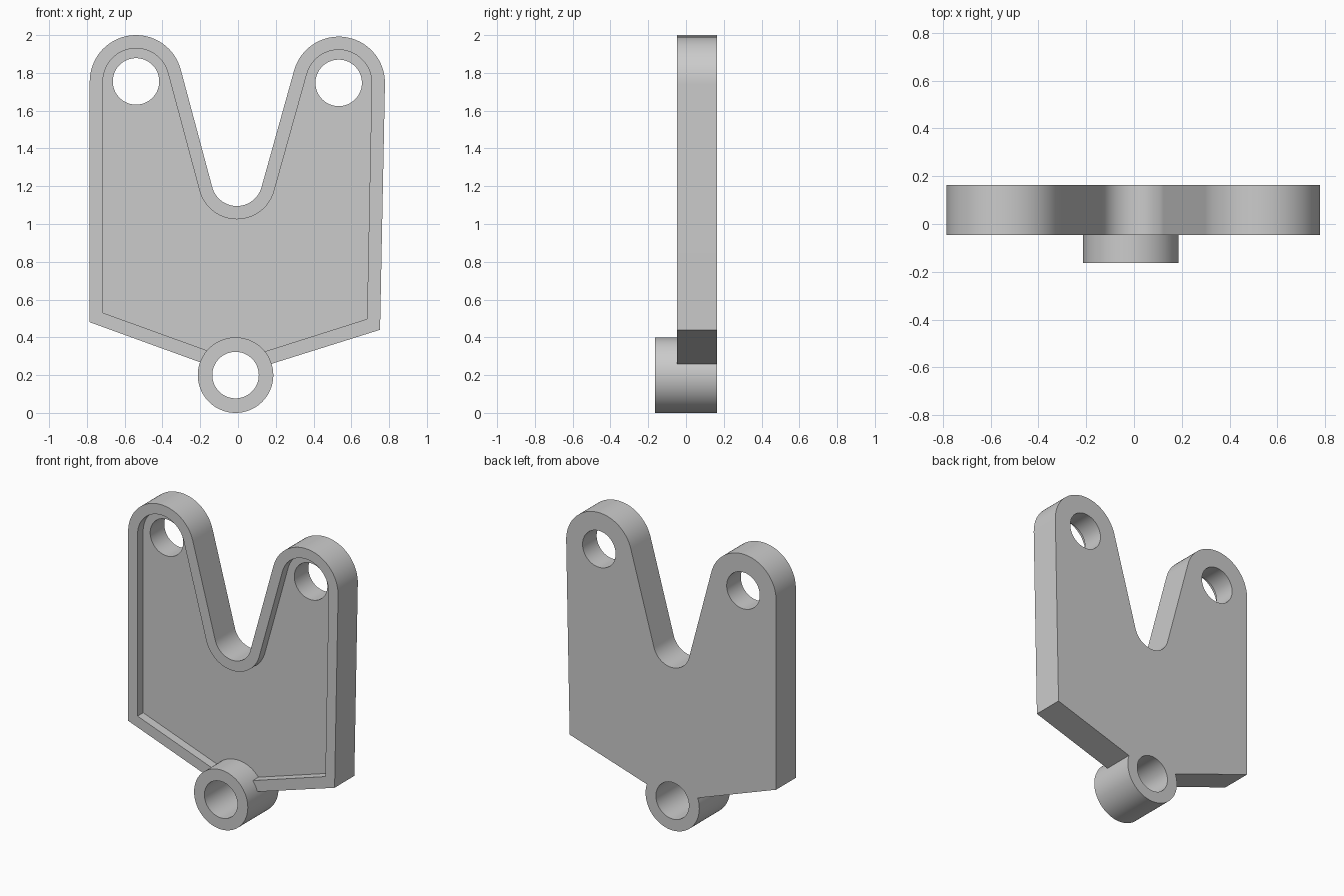
import bpy, bmesh, math

if "Cube" in bpy.data.objects:
    bpy.data.objects.remove(bpy.data.objects["Cube"])

FRONT, BACK, BOSS_FRONT, FLOOR = -0.047, 0.163, -0.163, 0.013
RIM = 0.07
LEFT, RIGHT, VALLEY, BOSS = (-0.54, 1.755), (0.533, 1.747), (-0.006, 1.23), (-0.013, 0.2)
LOBE_R, VALLEY_R, BOSS_R, HOLE_R = 0.245, 0.135, 0.2, 0.123


def belt(nodes, step=math.radians(5)):
    """Counter-clockwise outline round circles (x, z, r); r < 0 turns clockwise, r = 0 is a corner."""
    def heading(a, b):
        dx, dz = b[0] - a[0], b[1] - a[1]
        return math.atan2(dz, dx) + math.asin((a[2] - b[2]) / math.hypot(dx, dz))
    pts = []
    for i, n in enumerate(nodes):
        x, z, r = n
        if r == 0:
            pts.append((x, z))
            continue
        a = heading(nodes[i - 1], n)
        turn = (heading(n, nodes[(i + 1) % len(nodes)]) - a) % math.tau
        if r < 0:
            turn -= math.tau
        k = max(2, math.ceil(abs(turn) / step))
        for j in range(k + 1):
            t = a + turn * j / k
            pts.append((x + r * math.sin(t), z - r * math.cos(t)))
    return pts


def circle(c, r, n=72):
    return [(c[0] + r * math.cos(math.tau * i / n), c[1] + r * math.sin(math.tau * i / n)) for i in range(n)]


def prism(name, pts, y0, y1):
    bm = bmesh.new()
    face = bm.faces.new([bm.verts.new((x, y0, z)) for x, z in pts])
    ext = bmesh.ops.extrude_face_region(bm, geom=[face])
    bmesh.ops.translate(bm, vec=(0, y1 - y0, 0),
                        verts=[v for v in ext["geom"] if isinstance(v, bmesh.types.BMVert)])
    bmesh.ops.recalc_face_normals(bm, faces=bm.faces)
    mesh = bpy.data.meshes.new(name)
    bm.to_mesh(mesh)
    bm.free()
    ob = bpy.data.objects.new(name, mesh)
    bpy.context.collection.objects.link(ob)
    return ob


def combine(target, tool, operation):
    mod = target.modifiers.new(operation, 'BOOLEAN')
    mod.operation, mod.solver, mod.object = operation, 'EXACT', tool
    bpy.context.view_layer.objects.active = target
    bpy.ops.object.modifier_apply(modifier=mod.name)
    bpy.data.objects.remove(tool)


def outline(left, tip, right, inset):
    return belt([(*left, 0), (*tip, 0), (*right, 0),
                 (*RIGHT, LOBE_R - inset), (*VALLEY, -VALLEY_R - inset), (*LEFT, LOBE_R - inset)])


# Forked plate with a raised rim round a shallow front pocket
plate = prism("bracket_plate", outline((-0.785, 0.48), BOSS, (0.752, 0.44), 0), FRONT, BACK)
pocket = prism("pocket_cutter", outline((-0.715, 0.53), (-0.013, 0.276), (0.683, 0.497), RIM), FRONT - 0.1, FLOOR)
combine(plate, pocket, 'DIFFERENCE')

# Pivot boss standing proud of the front
combine(plate, prism("pivot_boss", circle(BOSS, BOSS_R), BOSS_FRONT, BACK), 'UNION')

# Three through holes
for centre in (LEFT, RIGHT, BOSS):
    combine(plate, prism("hole_cutter", circle(centre, HOLE_R), -0.4, 0.4), 'DIFFERENCE')

bpy.ops.object.select_all(action='DESELECT')
plate.select_set(True)
bpy.context.view_layer.objects.active = plate
bpy.ops.object.shade_smooth_by_angle(angle=math.radians(25))
